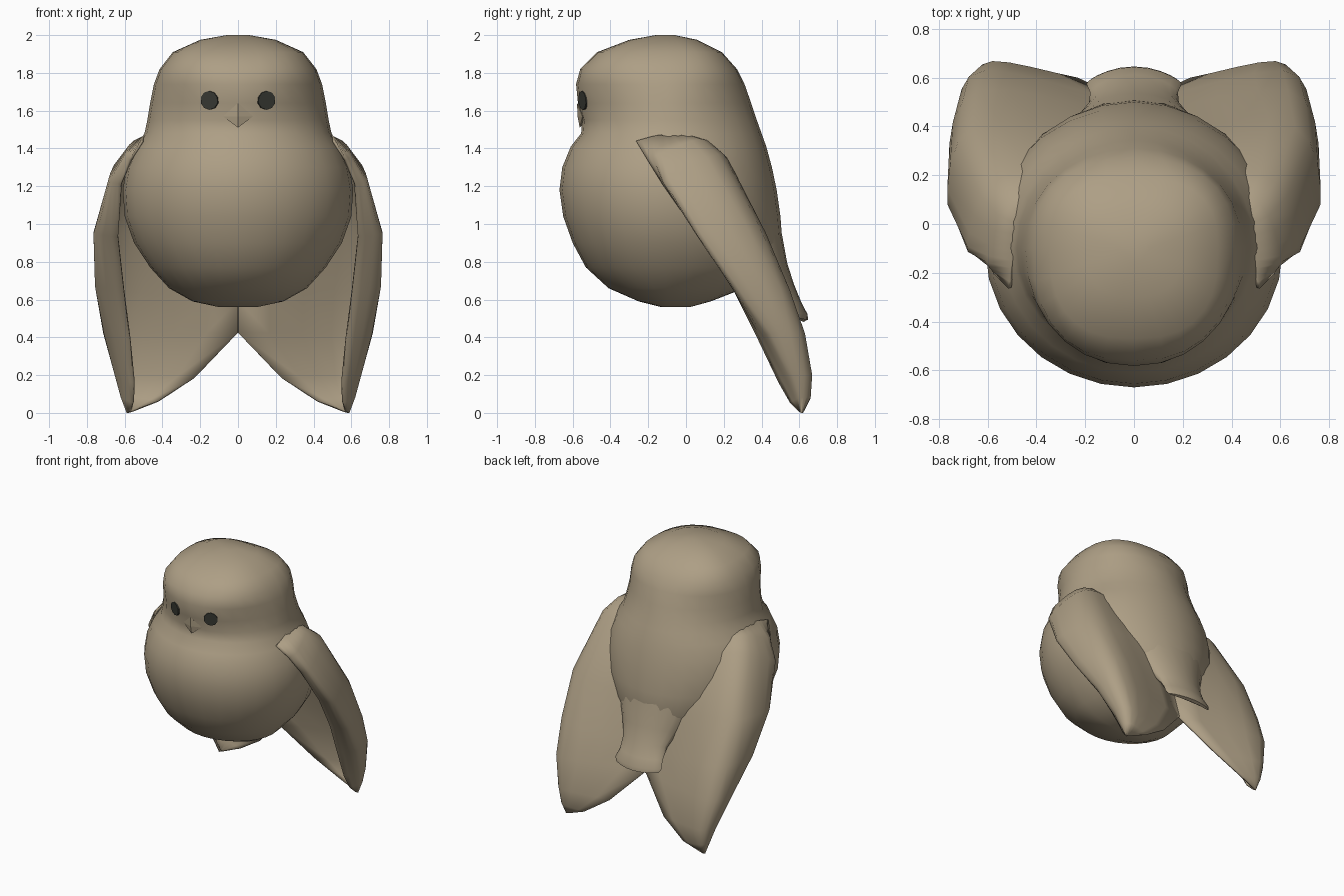
import bpy, math
from mathutils import Vector


def material(name, rgb):
    m = bpy.data.materials.new(name)
    m.diffuse_color = (*rgb, 1)
    return m


TAN = material("feather_tan", (0.42, 0.345, 0.235))
DARK = material("eye_dark", (0.04, 0.042, 0.034))


def make(name, verts, faces, mat, smooth=40):
    me = bpy.data.meshes.new(name)
    me.from_pydata(verts, [], faces)
    me.materials.append(mat)
    ob = bpy.data.objects.new(name, me)
    bpy.context.collection.objects.link(ob)
    if smooth:
        bpy.ops.object.select_all(action='DESELECT')
        bpy.context.view_layer.objects.active = ob
        ob.select_set(True)
        bpy.ops.object.shade_smooth_by_angle(angle=math.radians(smooth))
    return ob


def loft(rings):
    """Closed skin over rings listed from top to bottom."""
    n = len(rings[0])
    verts = [p for r in rings for p in r]
    faces = [(i * n + j, (i + 1) * n + j, (i + 1) * n + (j + 1) % n, i * n + (j + 1) % n)
             for i in range(len(rings) - 1) for j in range(n)]
    faces.append(tuple(range(n)))
    faces.append(tuple(reversed(range(len(verts) - n, len(verts)))))
    return verts, faces


def catmull(pts, steps):
    """Smooth path through the given points."""
    p = [Vector(q) for q in pts]
    p = [2 * p[0] - p[1]] + p + [2 * p[-1] - p[-2]]
    out = []
    for i in range(1, len(p) - 2):
        a, b, c, d = p[i - 1:i + 3]
        for s in range(steps):
            t = s / steps
            out.append(0.5 * (2 * b + (c - a) * t + (2 * a - 5 * b + 4 * c - d) * t * t
                              + (3 * b - a - 3 * c + d) * t ** 3))
    return out + [p[-2]]


# Head and body: height, half width, front y, back y, squareness
PROFILE = [
    (2.00, 0.06, -0.16, -0.06, 2), (1.975, 0.20, -0.30, 0.06, 2.5), (1.91, 0.345, -0.47, 0.19, 2.6),
    (1.82, 0.415, -0.56, 0.27, 2.4), (1.74, 0.445, -0.582, 0.31, 2.1), (1.64, 0.465, -0.572, 0.345, 1.9),
    (1.55, 0.48, -0.55, 0.375, 1.95), (1.48, 0.495, -0.555, 0.40, 2), (1.41, 0.54, -0.61, 0.425, 2),
    (1.30, 0.59, -0.655, 0.455, 2), (1.18, 0.61, -0.67, 0.48, 2), (1.04, 0.60, -0.65, 0.50, 2),
    (0.90, 0.55, -0.60, 0.51, 2), (0.77, 0.465, -0.53, 0.48, 2), (0.66, 0.365, -0.41, 0.31, 2),
    (0.59, 0.24, -0.25, 0.13, 2), (0.56, 0.10, -0.13, 0.02, 2)]
SEG, CY = 28, -0.10
rings = []
for z, w, yf, yb, e in PROFILE:
    ring = []
    for k in range(SEG):
        a = 2 * math.pi * k / SEG
        c, s = (math.copysign(abs(v) ** (2 / e), v) for v in (math.cos(a), math.sin(a)))
        ring.append((w * c, CY + s * ((yb - CY) if s > 0 else (CY - yf)), z))
    rings.append(ring)
make("body", *loft(rings), TAN)

# Tail: centre y, centre z, half width, half thickness, arch of the section
nrm = Vector((0, 0.9, 0.42)).normalized()
rings = []
for y, z, w, t, arch in [(0.28, 1.05, 0.36, 0.17, 0.03), (0.36, 0.90, 0.30, 0.13, 0.03),
                         (0.43, 0.76, 0.23, 0.085, 0.03), (0.49, 0.66, 0.185, 0.055, 0.035),
                         (0.54, 0.58, 0.18, 0.035, 0.04), (0.575, 0.525, 0.195, 0.026, 0.045),
                         (0.59, 0.50, 0.18, 0.012, 0.045)]:
    ring = []
    for k in range(20):
        a = 2 * math.pi * k / 20
        x = math.cos(a)
        ring.append(Vector((w * x, y + arch * (1 - x * x), z - 0.3 * arch * (1 - x * x)))
                    + nrm * t * math.sin(a))
    rings.append(ring)
make("tail", *loft(rings), TAN, 60)

# Wings: each row runs inner edge, crest, outer rim, curled front edge
WING = [
    [(0.30, 0.10, 1.44), (0.45, -0.01, 1.48), (0.50, -0.15, 1.47), (0.515, -0.265, 1.44)],
    [(0.28, 0.18, 1.38), (0.52, 0.08, 1.45), (0.60, -0.13, 1.375), (0.575, -0.205, 1.34)],
    [(0.25, 0.25, 1.30), (0.58, 0.17, 1.37), (0.685, -0.09, 1.24), (0.62, -0.125, 1.21)],
    [(0.12, 0.40, 0.92), (0.66, 0.40, 0.96), (0.765, 0.08, 0.95), (0.635, 0.07, 0.93)],
    [(-0.005, 0.44, 0.60), (0.63, 0.55, 0.65), (0.757, 0.27, 0.67), (0.605, 0.25, 0.65)],
    [(-0.005, 0.49, 0.43), (0.61, 0.63, 0.42), (0.71, 0.45, 0.42), (0.575, 0.38, 0.39)],
    [(0.23, 0.60, 0.185), (0.58, 0.668, 0.20), (0.65, 0.57, 0.19), (0.555, 0.49, 0.16)],
    [(0.42, 0.635, 0.06), (0.575, 0.66, 0.08), (0.62, 0.605, 0.08), (0.56, 0.55, 0.055)],
    [(0.56, 0.62, 0.005), (0.58, 0.62, 0.0), (0.59, 0.61, 0.0), (0.575, 0.60, 0.005)]]
rows = [catmull(r, 4) for r in WING]
n = len(rows[0])
faces = [(i * n + j, i * n + j + 1, (i + 1) * n + j + 1, (i + 1) * n + j)
         for i in range(len(rows) - 1) for j in range(n - 1)]
wings = make("wings", [p for r in rows for p in r], faces, TAN, 60)
sol = wings.modifiers.new("thickness", 'SOLIDIFY')
sol.thickness, sol.offset = 0.015, -1
mir = wings.modifiers.new("mirror", 'MIRROR')
mir.use_mirror_merge = False

# Eyes: thin discs lying on the face
for side, label in ((1, "right"), (-1, "left")):
    bpy.ops.mesh.primitive_cylinder_add(vertices=10, radius=0.05, depth=0.016,
                                        location=(side * 0.15, -0.543, 1.655))
    eye = bpy.context.object
    eye.name = label + "_eye"
    eye.rotation_euler = Vector((side * 0.40, -0.91, -0.07)).to_track_quat('Z', 'Y').to_euler()
    eye.data.materials.append(DARK)

# Beak: shallow faceted diamond
make("beak", [(-0.08, -0.548, 1.57), (0, -0.577, 1.64), (0.08, -0.548, 1.57),
              (0, -0.563, 1.51), (0, -0.574, 1.57), (0, -0.50, 1.57)],
     [(0, 4, 1), (1, 4, 2), (2, 4, 3), (3, 4, 0), (1, 5, 0), (2, 5, 1), (3, 5, 2), (0, 5, 3)],
     TAN, 0)
